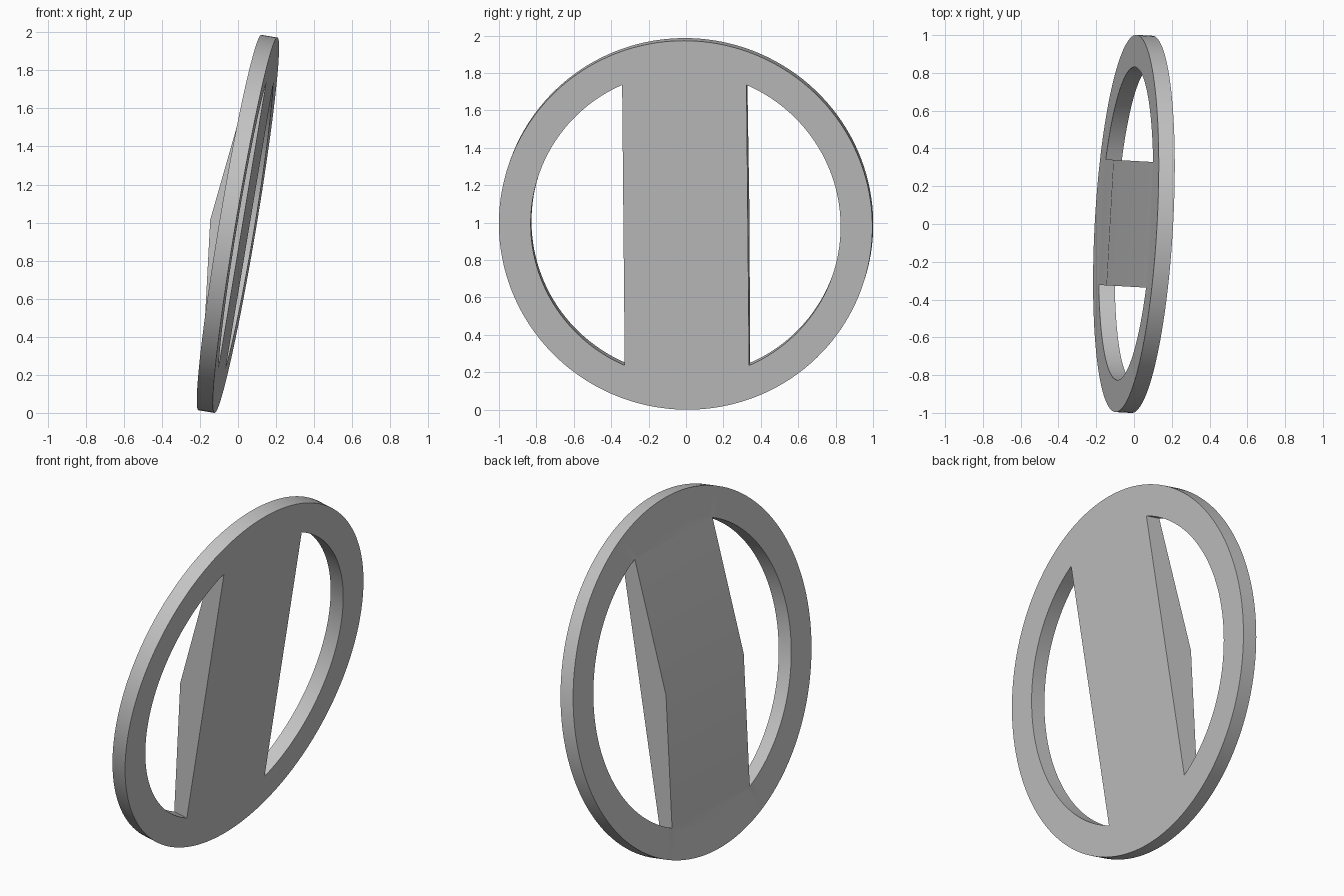
import bpy, bmesh, math
from mathutils import Matrix, Vector

if "Cube" in bpy.data.objects:
    bpy.data.objects.remove(bpy.data.objects["Cube"], do_unlink=True)

OUTER, INNER = 1.0, 0.83      # rim radii
HALF_BAR = 0.333              # half width of the centre bar
THICK = 0.086                 # rim thickness; the bar is twice that at its ridge
SIDE_STEPS, END_STEPS = 52, 24

# Angles around the rim, with exact stops at the four bar corners
a = math.acos(HALF_BAR / INNER)
stops = [-a, a, math.pi - a, math.pi + a]
spans = [(stops[0], stops[1], SIDE_STEPS), (stops[1], stops[2], END_STEPS),
         (stops[2], stops[3], SIDE_STEPS), (stops[3], 2 * math.pi - a, END_STEPS)]
angles = [s + (e - s) * i / n for s, e, n in spans for i in range(n)]
count = len(angles)

bm = bmesh.new()


def circle(radius):
    return [bm.verts.new((radius * math.cos(t), radius * math.sin(t), 0)) for t in angles]


# Rim
outer, inner = circle(OUTER), circle(INNER)
for i in range(count):
    j = (i + 1) % count
    bm.faces.new((outer[i], outer[j], inner[j], inner[i]))

# Centre bar: rounded ends that meet the rim, and two panels meeting at the middle
top = inner[SIDE_STEPS:SIDE_STEPS + END_STEPS + 1]
low_start = 2 * SIDE_STEPS + END_STEPS
bottom = inner[low_start:] + [inner[0]]
right_mid = bm.verts.new((HALF_BAR, 0, 0))
left_mid = bm.verts.new((-HALF_BAR, 0, 0))
bm.faces.new(top)
bm.faces.new(bottom)
bm.faces.new((right_mid, top[0], top[-1], left_mid))
bm.faces.new((left_mid, bottom[0], bottom[-1], right_mid))

# Thickness, then the raised ridge across the back of the bar
result = bmesh.ops.extrude_face_region(bm, geom=bm.faces[:])
for v in (g for g in result["geom"] if isinstance(g, bmesh.types.BMVert)):
    on_ridge = abs(v.co.y) < 1e-5 and abs(v.co.x) < HALF_BAR + 0.01
    v.co.z = -2 * THICK if on_ridge else -THICK
bmesh.ops.recalc_face_normals(bm, faces=bm.faces[:])

mesh = bpy.data.meshes.new("barred_disc")
bm.to_mesh(mesh)
bm.free()
disc = bpy.data.objects.new("barred_disc", mesh)
bpy.context.collection.objects.link(disc)

# Lean the disc: its flat face looks along +x, slightly down and forward
normal = Vector((0.985, -0.055, -0.165)).normalized()
up = (Vector((0, 0, 1)) - normal * normal.z).normalized()
across = up.cross(normal)
frame = Matrix((across, up, normal)).transposed().to_4x4()
mesh.transform(Matrix.Translation((0.042, -0.002, 0.986)) @ frame)

# Colour and shading
grey = bpy.data.materials.new("plain_grey")
grey.use_nodes = True
colour = (0.55, 0.55, 0.55, 1)
grey.diffuse_color = colour
grey.node_tree.nodes["Principled BSDF"].inputs["Base Color"].default_value = colour
mesh.materials.append(grey)

bpy.ops.object.select_all(action="DESELECT")
disc.select_set(True)
bpy.context.view_layer.objects.active = disc
bpy.ops.object.shade_smooth_by_angle(angle=math.radians(30))
